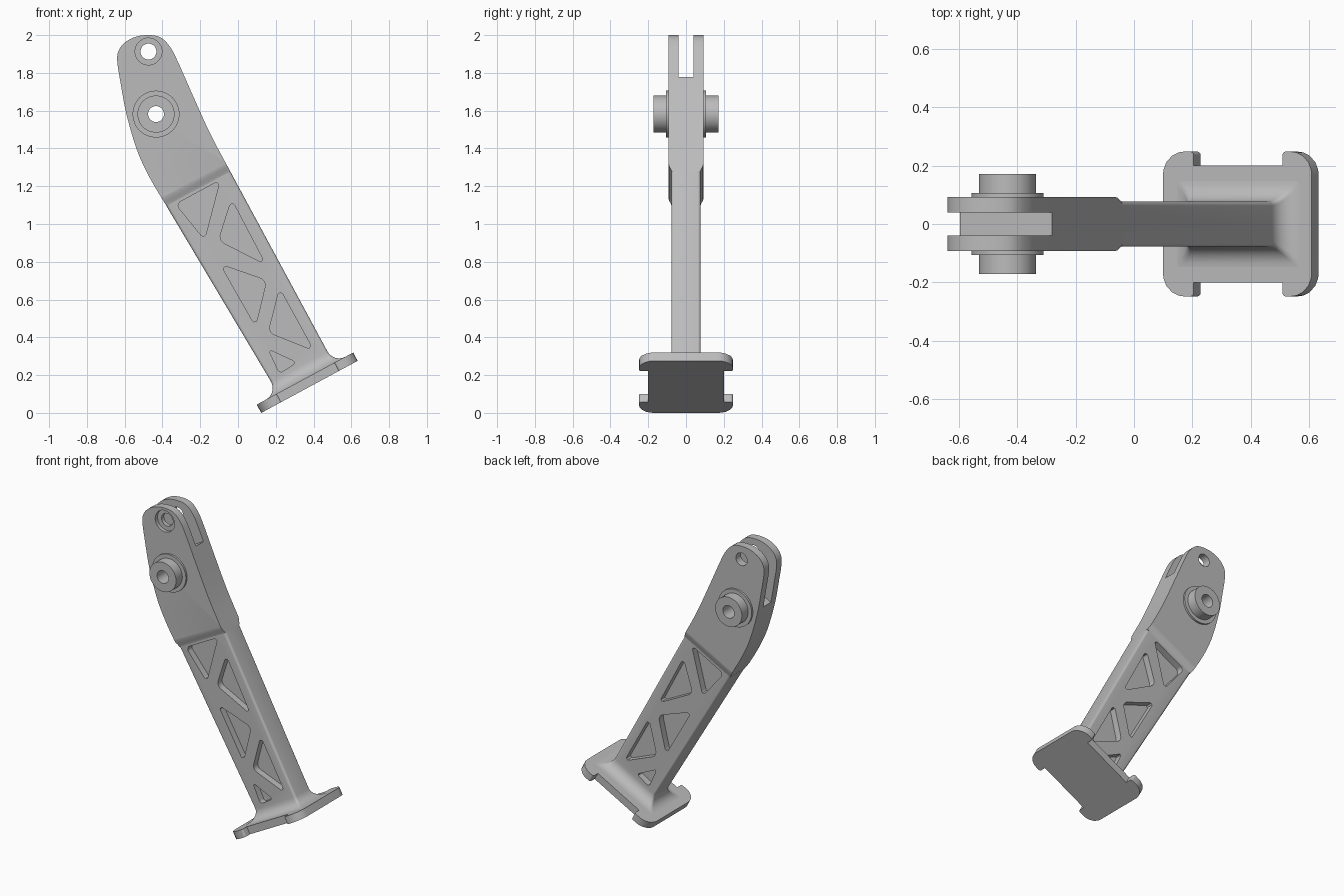
import bpy, bmesh, math
from mathutils import Vector

if "Cube" in bpy.data.objects:
    bpy.data.objects.remove(bpy.data.objects["Cube"], do_unlink=True)

grey = bpy.data.materials.new("plain_grey")
grey.use_nodes = True
grey.diffuse_color = (0.5, 0.5, 0.5, 1)
grey.node_tree.nodes["Principled BSDF"].inputs["Base Color"].default_value = grey.diffuse_color

# Tilted frame of the foot: s runs along the plate, h away from it
ORIGIN = Vector((0.123, 0.0))
ALONG = Vector((0.88, 0.475)).normalized()
UP = Vector((-ALONG.y, ALONG.x))


def tilt(s, h):
    return ORIGIN + ALONG * s + UP * h


def at(p, y):
    return (p[0], y, p[1])


def loft(name, rings, closed=False):
    """Skin equal-sized rings; cap the ends, or join last to first."""
    bm = bmesh.new()
    rows = [[bm.verts.new(p) for p in ring] for ring in rings]
    n = len(rows[0])
    for a, b in zip(rows, rows[1:] + rows[:1] if closed else rows[1:]):
        for i in range(n):
            j = (i + 1) % n
            bm.faces.new((a[i], a[j], b[j], b[i]))
    if not closed:
        bm.faces.new(rows[0])
        bm.faces.new(rows[-1])
    bmesh.ops.recalc_face_normals(bm, faces=bm.faces)
    mesh = bpy.data.meshes.new(name)
    bm.to_mesh(mesh)
    bm.free()
    mesh.materials.append(grey)
    ob = bpy.data.objects.new(name, mesh)
    bpy.context.collection.objects.link(ob)
    return ob


def rounded(points, d, steps=5):
    """Round each corner, starting the arc d away from it (d may be a list)."""
    out = []
    pts = [Vector(p) for p in points]
    for i, p in enumerate(pts):
        di = d[i] if isinstance(d, list) else d
        if di == 0:
            out.append(p)
            continue
        a = (pts[i - 1] - p).normalized()
        b = (pts[(i + 1) % len(pts)] - p).normalized()
        half = a.angle(b) / 2
        c = p + (a + b).normalized() * di / math.cos(half)
        r = di * math.tan(half)
        for k in range(steps + 1):
            v = (p + a * di - c).lerp(p + b * di - c, k / steps)
            out.append(c + v.normalized() * r)
    return out


def circle(c, r, n=48):
    return [(c[0] + r * math.cos(2 * math.pi * i / n),
             c[1] + r * math.sin(2 * math.pi * i / n)) for i in range(n)]


def prism(name, outline, y0, y1):
    return loft(name, [[at(p, y) for p in outline] for y in (y0, y1)])


def cut(ob, cutter):
    mod = ob.modifiers.new("cut", "BOOLEAN")
    mod.operation = "DIFFERENCE"
    mod.solver = "EXACT"
    mod.object = cutter
    bpy.context.view_layer.objects.active = ob
    bpy.ops.object.modifier_apply(modifier=mod.name)
    bpy.data.objects.remove(cutter, do_unlink=True)


def smooth(ob):
    bpy.ops.object.select_all(action="DESELECT")
    ob.select_set(True)
    bpy.context.view_layer.objects.active = ob
    bpy.ops.object.shade_smooth_by_angle(angle=math.radians(30))


# Foot plate with rounded corners and a notch on both sides
L, W, N0, N1, NW = 0.58, 0.248, 0.12, 0.466, 0.2
side = [(0, W), (N0, W), (N0, NW), (N1, NW), (N1, W), (L, W)]
radii = [0.08, 0.012, 0, 0, 0.012, 0.08]
outline = rounded(side + [(s, -y) for s, y in reversed(side)], radii + radii[::-1])
foot_plate = loft("foot_plate", [[at(tilt(s, h), y) for s, y in outline] for h in (0, 0.05)])

# Lower arm, flaring into the plate with a concave fillet
THIN, THICK, JOIN, FIL = 0.077, 0.093, 1.203, 0.07


def arm_ring(h, grow):
    s0 = 0.124 - 0.042 * max(0, h - 0.12) - grow
    s1, y = 0.463 + grow, THIN + grow
    box = [(s0, -y), (s1, -y), (s1, y), (s0, y)]
    return [at(tilt(s, h), v) for s, v in rounded(box, 0.014, 4)]


rings = []
for k in range(9):
    a = math.pi / 2 * k / 8
    rings.append(arm_ring(0.05 + FIL * (1 - math.cos(a)), FIL * (1 - math.sin(a))))
rings.append(arm_ring(JOIN, 0))
lower_arm = loft("lower_arm", rings)

# Triangular lightening pockets on both faces
pockets = [
    ([(-0.33, 1.105), (-0.095, 1.232), (-0.177, 0.918)], 0.03),
    ([(-0.034, 1.13), (0.146, 0.786), (-0.103, 0.913)], 0.035),
    ([(-0.093, 0.786), (0.151, 0.701), (0.093, 0.458)], 0.035),
    ([(0.22, 0.659), (0.4, 0.331), (0.161, 0.426)], 0.035),
    ([(0.161, 0.336), (0.31, 0.267), (0.22, 0.209)], 0.02),
]
for tri, d in pockets:
    for sign in (-1, 1):
        cut(lower_arm, prism("pocket_cutter", rounded(tri, d), sign * 0.033, sign * 0.2))

# Upper arm: a smooth outline, thicker than the lower arm, with a sloped step
knots = [Vector(p) for p in [
    (-0.378, 1.103), (-0.468, 1.246), (-0.532, 1.384), (-0.59, 1.579), (-0.622, 1.749),
    (-0.64, 1.87), (-0.632, 1.918), (-0.6, 1.96), (-0.542, 1.991), (-0.474, 2.0),
    (-0.415, 1.99), (-0.373, 1.955), (-0.336, 1.897), (-0.246, 1.696), (-0.145, 1.474),
    (-0.04, 1.278)]]
knots[0], knots[-1] = tilt(0.079, JOIN), tilt(0.463, JOIN)
ext = [knots[0]] + knots + [knots[-1]]
curve = []
for p0, p1, p2, p3 in zip(ext, ext[1:], ext[2:], ext[3:]):
    m1 = (p2 - p1).length / max((p2 - p0).length, 1e-6) * (p2 - p0)
    m2 = (p2 - p1).length / max((p3 - p1).length, 1e-6) * (p3 - p1)
    for t in (0, 0.25, 0.5, 0.75):
        curve.append(p1 * (2 * t**3 - 3 * t**2 + 1) + m1 * (t**3 - 2 * t**2 + t)
                     + p2 * (3 * t**2 - 2 * t**3) + m2 * (t**3 - t**2))
curve.append(knots[-1])


def above(h):
    """The outline with its lower end trimmed level at h."""
    out = []
    for p in curve:
        low = h - (p - ORIGIN).dot(UP)
        way = Vector((-0.53, 0.85)) if p.x < -0.3 else Vector((-0.47, 0.88))
        out.append(p + way * (low / way.dot(UP)) if low > 0 else p)
    return out


steps = [(THICK, 0.05), (0.09, 0.032), (0.081, 0.015), (THIN, 0)]
layers = [(-y, d) for y, d in steps] + [(y, d) for y, d in reversed(steps)]
upper_arm = loft("upper_arm", [[at(p, y) for p in above(JOIN + d)] for y, d in layers])

# Fork slot, pin hole with a front counterbore, and pivot bore
PIN, PIVOT = (-0.474, 1.913), (-0.434, 1.582)
slot = [tilt(s, h) for s, h in [(-0.5, 1.757), (1, 1.757), (1, 2.7), (-0.5, 2.7)]]
cut(upper_arm, prism("slot_cutter", slot, -0.04, 0.04))
cut(upper_arm, prism("pin_cutter", circle(PIN, 0.042), -0.3, 0.3))
cut(upper_arm, prism("counterbore_cutter", circle(PIN, 0.071), -0.3, -0.068))
cut(upper_arm, prism("pivot_cutter", circle(PIVOT, 0.06), -0.3, 0.3))

# Pivot bush: a hollow turned part with a flange and boss on each side
half = [(0.042, 0.172), (0.098, 0.172), (0.098, 0.106), (0.124, 0.106), (0.124, 0.088), (0.08, 0.08)]
turned = [(r, -y) for r, y in half] + [(r, y) for r, y in reversed(half)]
pivot_bush = loft("pivot_bush", [[at(p, y) for p in circle(PIVOT, r)] for r, y in turned], closed=True)

for part in (foot_plate, lower_arm, upper_arm, pivot_bush):
    smooth(part)
